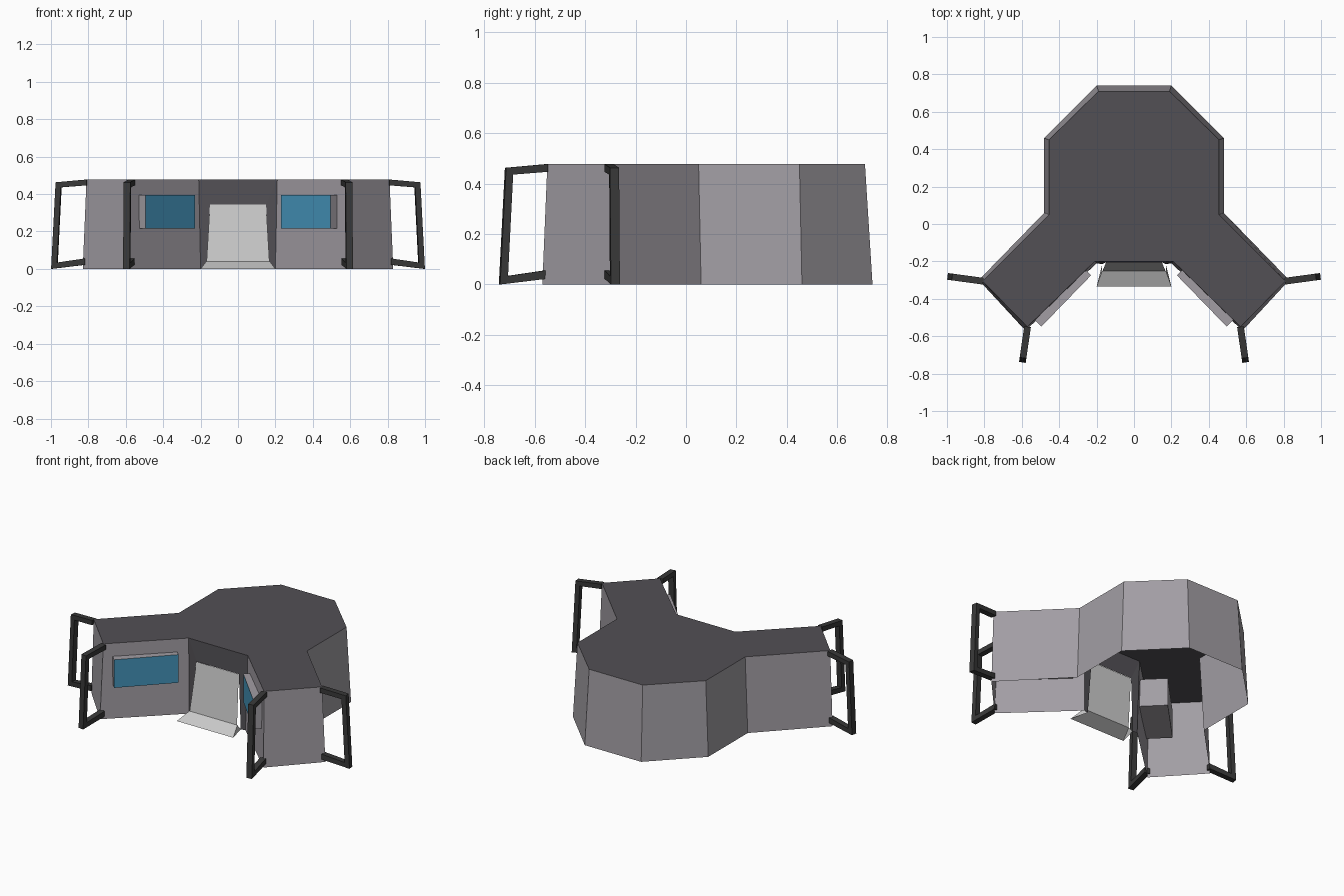
import bpy, bmesh
from mathutils import Vector as V

if "Cube" in bpy.data.objects:
    bpy.data.objects.remove(bpy.data.objects["Cube"])


def material(name, r, g, b):
    m = bpy.data.materials.new(name)
    m.diffuse_color = (r, g, b, 1)
    m.use_nodes = True
    m.node_tree.nodes["Principled BSDF"].inputs["Base Color"].default_value = m.diffuse_color
    return m


WALL = material("wall_grey", .36, .34, .37)
DARK = material("roof_dark", .085, .08, .09)
BAR = material("bar_dark", .04, .04, .04)
LIGHT = material("door_light", .6, .6, .59)
GLASS = material("glass_blue", .06, .3, .5)


def mesh_object(name, verts, faces, mats, special=()):
    bm = bmesh.new()
    vs = [bm.verts.new(v) for v in verts]
    for i, f in enumerate(faces):
        face = bm.faces.new([vs[k] for k in f])
        face.material_index = 1 if i in special else 0
    bmesh.ops.recalc_face_normals(bm, faces=bm.faces)
    me = bpy.data.meshes.new(name)
    bm.to_mesh(me)
    bm.free()
    for m in mats:
        me.materials.append(m)
    ob = bpy.data.objects.new(name, me)
    bpy.context.collection.objects.link(ob)
    return ob


def mirror(ob):
    ob.modifiers.new("Mirror", 'MIRROR').use_axis = (True, False, False)
    ob.modifiers["Mirror"].use_mirror_merge = False


BOX = [(0, 1, 2, 3), (7, 6, 5, 4), (0, 4, 5, 1), (1, 5, 6, 2), (2, 6, 7, 3), (3, 7, 4, 0)]

# Hull outline, right half from back to front doorway, at ground and roof
low = [(.2, .74), (.48, .46), (.48, .06), (.83, -.30), (.58, -.57), (.2, -.21)]
high = [(.19, .71), (.455, .45), (.455, .05), (.81, -.305), (.57, -.55), (.21, -.20)]


def ring(half, z):
    return [(x, y, z) for x, y in half] + [(-x, y, z) for x, y in reversed(half)]


base, top = ring(low, 0), ring(high, .478)
n = len(base)
ob = mesh_object("hull", base + top,
                 [(i, (i + 1) % n, n + (i + 1) % n, n + i) for i in range(n) if i != 5]
                 + [tuple(range(n, 2 * n))], [WALL, DARK], special=(n - 1,))

# Dark doorway surround with trapezoid opening
mesh_object("door_surround",
            [(-.2, -.21, 0), (-.21, -.20, .478), (.21, -.20, .478), (.2, -.21, 0),
             (-.17, -.215, 0), (-.15, -.205, .345), (.15, -.205, .345), (.17, -.215, 0)],
            [(0, 1, 5, 4), (1, 2, 6, 5), (2, 3, 7, 6)], [DARK])

# Leaning door panel
mesh_object("door", [(-.15, -.207, .345), (.15, -.207, .345), (.168, -.25, .04), (-.168, -.25, .04)],
            [(0, 1, 2, 3)], [LIGHT])

# Entry ramp
mesh_object("ramp", [(-.17, -.25, .04), (.17, -.25, .04), (.2, -.335, 0), (-.2, -.335, 0),
                     (-.17, -.215, 0), (.17, -.215, 0)],
            [(0, 1, 2, 3), (0, 3, 4), (1, 5, 2)], [LIGHT])

# Window box let through the front wall of each wing
ends = [V((.23, -.275, 0)), V((.495, -.548, 0))]
inward = V((.14, .14, 0))
quad = [ends[0] + V((0, 0, .215)), ends[1] + V((0, 0, .215)),
        ends[1] + V((0, 0, .395)), ends[0] + V((0, 0, .395))]
mirror(mesh_object("window_box", quad + [q + inward for q in quad], BOX, [WALL, GLASS], special=(0,)))


# Square-section handle frames on the wing corners
def handle(name, root, tip):
    root, tip = V(root), V(tip)
    d = (tip - root).normalized()
    side = V((-d.y, d.x, 0)) * .018
    length = (tip - root).length

    def pt(along, z):
        return root + d * (length * along) + V((0, 0, z))
    outer = [pt(-.03, .478), pt(.87, .463), pt(1, 0), pt(.02, .022)]
    inner = [pt(-.03, .447), pt(.72, .436), pt(.83, .034), pt(.02, .056)]
    path = [[o - side, o + side, i + side, i - side] for o, i in zip(outer, inner)]
    verts = [p for sec in path for p in sec]
    faces = [(0, 1, 2, 3), (12, 13, 14, 15)]
    for s in range(3):
        faces += [(4 * s + k, 4 * s + (k + 1) % 4, 4 * s + 4 + (k + 1) % 4, 4 * s + 4 + k)
                  for k in range(4)]
    mirror(mesh_object(name, verts, faces, [BAR]))


handle("outer_handle", (.812, -.305, 0), (.997, -.28, 0))
handle("front_handle", (.57, -.555, 0), (.597, -.74, 0))
